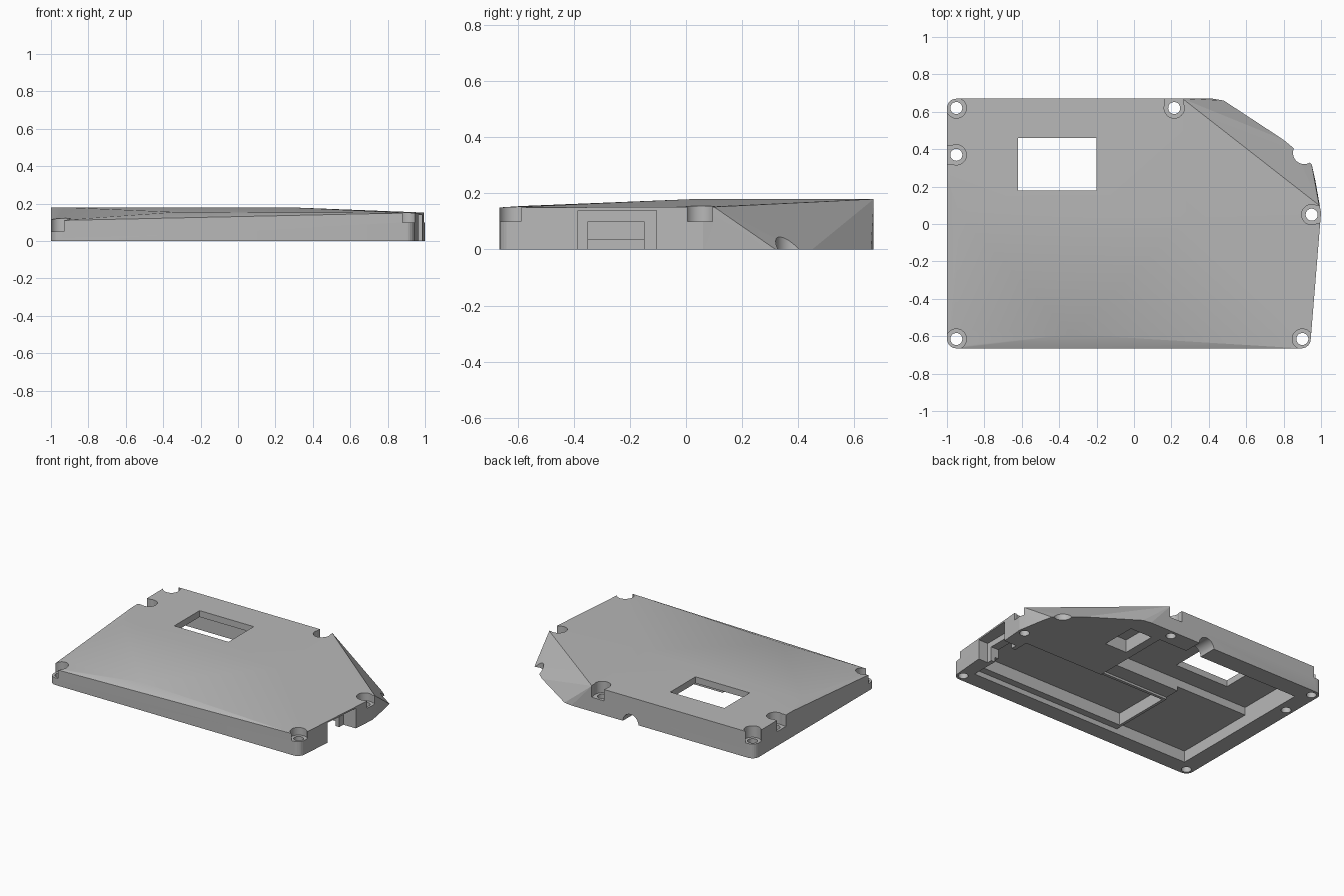
import bpy, bmesh, math
from mathutils import Vector

cube = bpy.data.objects.get("Cube")
if cube:
    bpy.data.objects.remove(cube, do_unlink=True)

grey = bpy.data.materials.new("plain grey")
grey.use_nodes = True
grey.diffuse_color = (0.48, 0.48, 0.48, 1)
grey.node_tree.nodes["Principled BSDF"].inputs["Base Color"].default_value = (0.48, 0.48, 0.48, 1)


def corner(cx, cy, start, z):
    """Quarter-round corner, as matching points at the base and the top."""
    pts = []
    for i in range(7):
        a = math.radians(start + 15 * i)
        x, y = cx + 0.05 * math.cos(a), cy + 0.05 * math.sin(a)
        pts += [(x, y, 0), (x, y, z)]
    return pts


# Faceted case body: the hull of the base outline and the crest points
points = corner(-0.95, 0.62, 90, 0.18)
points += corner(-0.95, -0.615, 180, 0.11)
points += corner(0.895, -0.615, 270, 0.15)
points += [(x, y, 0) for x, y in ((0.42, 0.67), (0.48, 0.66), (0.8, 0.45),
                                  (0.86, 0.4), (0.95, 0.32), (0.97, 0.23),
                                  (0.99, 0.1), (1, 0.06))]
points += [(-1, 0.25, 0.18), (-0.93, 0.04, 0.18), (-0.33, -0.59, 0.155),
           (0.28, 0.03, 0.18), (0.26, 0.67, 0.18),
           (0.99, 0.1, 0.152), (1, 0.06, 0.152)]
bm = bmesh.new()
for p in points:
    bm.verts.new(p)
hull = bmesh.ops.convex_hull(bm, input=bm.verts[:])
loose = [v for v in bm.verts if not v.link_faces]
bmesh.ops.delete(bm, geom=loose, context='VERTS')
bmesh.ops.dissolve_limit(bm, angle_limit=0.002, verts=bm.verts[:], edges=bm.edges[:])
bmesh.ops.recalc_face_normals(bm, faces=bm.faces[:])
mesh = bpy.data.meshes.new("case_shell")
bm.to_mesh(mesh)
bm.free()
mesh.materials.append(grey)
case = bpy.data.objects.new("case_shell", mesh)
bpy.context.collection.objects.link(case)


def cut(tool):
    """Subtract the tool from the case, then discard it."""
    tool.hide_render = True
    tool.data.materials.append(grey)
    mod = case.modifiers.new("cut", 'BOOLEAN')
    mod.operation, mod.solver, mod.object = 'DIFFERENCE', 'EXACT', tool
    bpy.context.view_layer.objects.active = case
    bpy.ops.object.modifier_apply(modifier=mod.name)
    bpy.data.objects.remove(tool, do_unlink=True)


def cut_box(x0, x1, y0, y1, z0, z1):
    lo, hi = Vector((x0, y0, z0)), Vector((x1, y1, z1))
    bpy.ops.mesh.primitive_cube_add(size=1, location=(lo + hi) / 2)
    tool = bpy.context.object
    tool.scale = hi - lo
    bpy.context.view_layer.update()
    cut(tool)


def cut_round(x, y, z, r, depth, tilt=0):
    bpy.ops.mesh.primitive_cylinder_add(vertices=40, radius=r, depth=depth,
                                        location=(x, y, z), rotation=(tilt, 0, 0))
    cut(bpy.context.object)


# Screw holes with counterbores; some open sideways through the edge
screws = [(-0.95, 0.62, 0.1, None), (-0.95, 0.37, 0.1, "west"),
          (-0.95, -0.615, 0.05, None), (0.9, -0.615, 0.1, None),
          (0.95, 0.05, 0.1, "east"), (0.215, 0.62, 0.1, "north")]
for x, y, floor, side in screws:
    cut_round(x, y, floor + 0.2, 0.054, 0.4)
    if side == "west":
        cut_box(x - 0.2, x, y - 0.05, y + 0.05, floor, 0.4)
    elif side == "east":
        cut_box(x, x + 0.2, y - 0.045, y + 0.045, floor, 0.4)
    elif side == "north":
        cut_box(x - 0.05, x + 0.05, y, y + 0.2, floor, 0.4)
    cut_round(x, y, 0.1, 0.032, 0.6)

# Stepped pockets in the underside
pockets = [(-0.88, -0.32, -0.55, 0.06, 0.08),
           (-0.34, 0.86, -0.55, -0.04, 0.035),
           (-0.3, 0.83, -0.5, -0.08, 0.12),
           (-0.34, 0.24, -0.06, 0.1, 0.05),
           (-0.88, 0.24, 0.05, 0.54, 0.135),
           (0.3, 0.47, 0.28, 0.53, 0.09)]
for x0, x1, y0, y1, top in pockets:
    cut_box(x0, x1, y0, y1, -0.1, top)

# Display window, side port and back cable notch
cut_box(-0.62, -0.2, 0.18, 0.46, -0.1, 0.4)
cut_box(0.89, 1.2, -0.385, -0.105, -0.1, 0.14)
cut_box(0.8, 0.95, -0.35, -0.15, -0.1, 0.1)
cut_round(-0.04, 0.62, 0, 0.06, 0.26, math.pi / 2)

# Round bite in the sloped corner
cut_round(0.91, 0.38, 0.1, 0.06, 0.6)

bpy.ops.object.select_all(action='DESELECT')
case.select_set(True)
bpy.context.view_layer.objects.active = case
bpy.ops.object.shade_smooth_by_angle(angle=math.radians(12))
for poly in case.data.polygons:
    poly.material_index = 0
